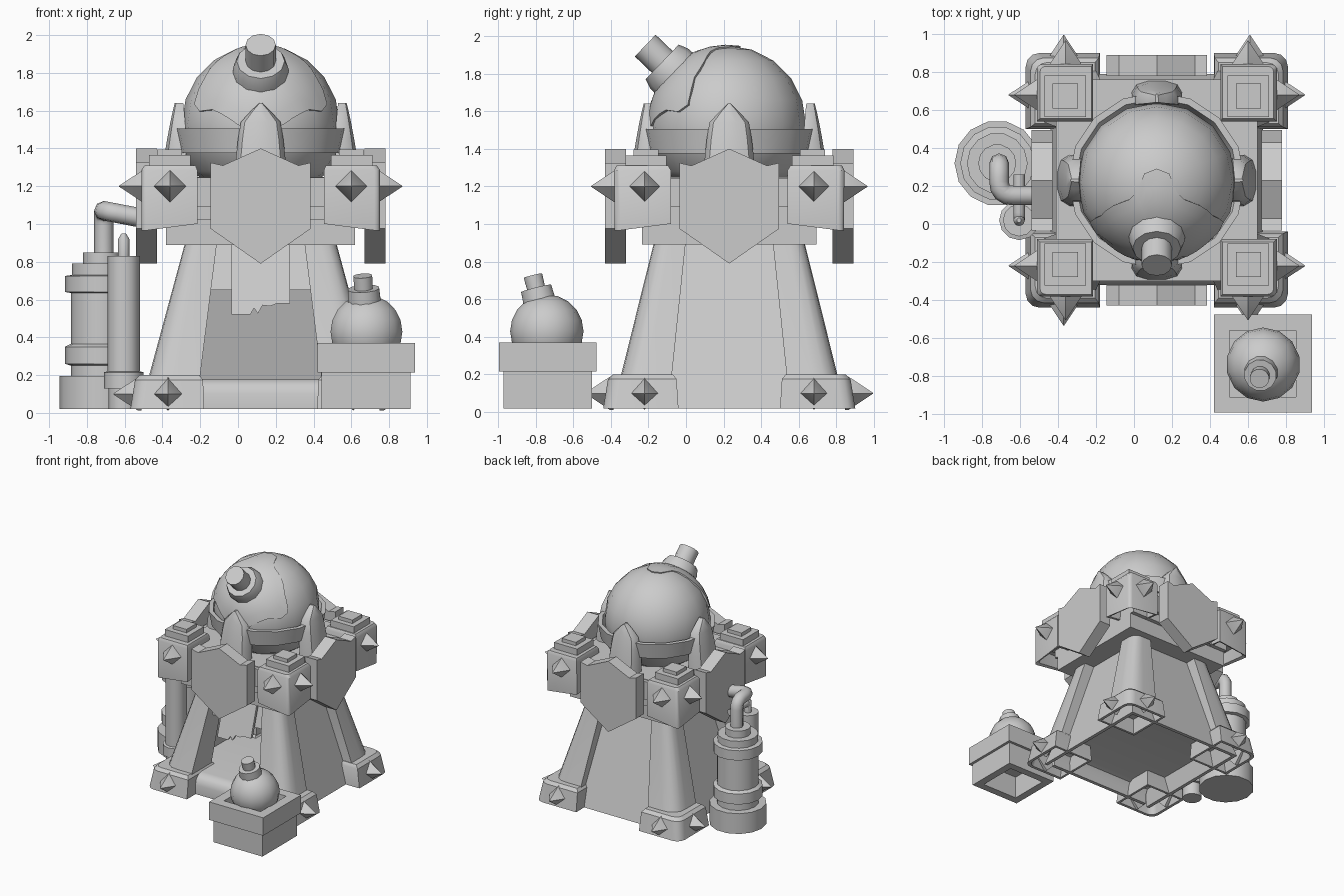
import bpy, bmesh, math
from mathutils import Vector, Matrix

if "Cube" in bpy.data.objects:
    bpy.data.objects.remove(bpy.data.objects["Cube"])

CX, CY = 0.12, 0.23          # tower centre
CORNERS = [(sx, sy) for sx in (-1, 1) for sy in (-1, 1)]
stone = bpy.data.materials.new("plain_grey")
stone.diffuse_color = (0.6, 0.6, 0.6, 1)
stone.use_nodes = True
stone.node_tree.nodes["Principled BSDF"].inputs["Base Color"].default_value = stone.diffuse_color


def finish(name, bm, matrix=None):
    if matrix:
        bm.transform(matrix)
    bmesh.ops.recalc_face_normals(bm, faces=bm.faces)
    me = bpy.data.meshes.new(name)
    bm.to_mesh(me)
    bm.free()
    ob = bpy.data.objects.new(name, me)
    me.materials.append(stone)
    bpy.context.collection.objects.link(ob)
    return ob


def loft(name, rings, matrix=None, cap=True):
    """Skin a stack of equal-length point rings."""
    bm = bmesh.new()
    vs = [[bm.verts.new(p) for p in r] for r in rings]
    n = len(vs[0])
    for a, b in zip(vs, vs[1:]):
        for i in range(n):
            bm.faces.new((a[i], a[(i + 1) % n], b[(i + 1) % n], b[i]))
    if cap:
        bm.faces.new(vs[0])
        bm.faces.new(vs[-1])
    return finish(name, bm, matrix)


def rect(x0, x1, y0, y1, z):
    return [(x0, y0, z), (x1, y0, z), (x1, y1, z), (x0, y1, z)]


def rounded(x0, x1, y0, y1, z, c, slope=0):
    """Rectangle whose outer corner is rounded off; slope lowers the outer edges."""
    arc = [(x1 - c + c * math.cos(a), y1 - c + c * math.sin(a)) for a in (0, math.pi / 6, math.pi / 3, math.pi / 2)]
    pts = [(x0, y0), (x1, y0)] + arc + [(x0, y1)]
    return [(x, y, z - slope * ((x - x0) + (y - y0))) for x, y in pts]


def box(name, x, y, hx, hy, z0, z1):
    return loft(name, [rect(x - hx, x + hx, y - hy, y + hy, z) for z in (z0, z1)])


def lathe(name, profile, matrix, n=16, cap=True):
    rings = [[(r * math.cos(math.tau * i / n), r * math.sin(math.tau * i / n), z)
              for i in range(n)] for r, z in profile]
    return loft(name, rings, matrix, cap)


def aim(pos, direction):
    return Matrix.Translation(pos) @ Vector(direction).to_track_quat('Z', 'Y').to_matrix().to_4x4()


def ball(name, pos, r, u=16, v=12):
    bm = bmesh.new()
    bmesh.ops.create_uvsphere(bm, u_segments=u, v_segments=v, radius=r)
    return finish(name, bm, Matrix.Translation(pos))


def spike(name, pos, direction, r=0.088, h=0.13):
    lathe(name, [(r, -0.02), (r, 0), (0.002, h)], aim(pos, direction), 4)


def pipe(name, pts, r):
    """Round tube along a rounded path."""
    path = [Vector(pts[0])]
    for a, b, c in zip(pts, pts[1:], pts[2:]):
        a, b, c = Vector(a), Vector(b), Vector(c)
        p, q = b + (a - b).normalized() * r * 1.4, b + (c - b).normalized() * r * 1.4
        path += [p * (1 - t) ** 2 + b * 2 * t * (1 - t) + q * t * t for t in (0, .25, .5, .75, 1)]
    path.append(Vector(pts[-1]))
    cu = bpy.data.curves.new(name, 'CURVE')
    cu.dimensions, cu.bevel_depth, cu.bevel_resolution, cu.use_fill_caps = '3D', r, 2, True
    sp = cu.splines.new('POLY')
    sp.points.add(len(path) - 1)
    for s, p in zip(sp.points, path):
        s.co = (*p, 1)
    cu.materials.append(stone)
    bpy.context.collection.objects.link(bpy.data.objects.new(name, cu))


T = Matrix.Translation((CX, CY, 0))

# Hollow corner feet, legs and upper blocks
for sx, sy in CORNERS:
    M = T @ Matrix.Diagonal((sx, sy, 1, 1))
    loft("foot", [rounded(.33, .63, .30, .61, .16, .05), rounded(.32, .665, .29, .645, .02, .06),
                  rounded(.30, .69, .27, .67, .02, .07), rounded(.305, .665, .28, .645, .175, .07),
                  rounded(.325, .64, .30, .62, .2, .06)], M)
    legs = []
    for cx, cy, h, z in ((.46, .445, .145, .15), (.455, .44, .135, .2), (.318, .318, .085, .89), (.30, .30, .08, 1.0)):
        legs.append([(cx + h * a, cy + h * b, z) for a, b in
                     ((-1, -1), (1, -1), (1, 0), (.95, .45), (.75, .75), (.45, .95), (0, 1), (-1, 1))])
    loft("leg", legs, M)
    loft("corner_block", [rounded(.36, .60, .34, .58, 1.10, .03), rounded(.35, .61, .33, .59, 1.035, .03, .11),
                          rounded(.335, .632, .31, .61, 1.04, .03, .13), rounded(.335, .632, .31, .612, 1.285, .03),
                          rounded(.345, .615, .325, .60, 1.31, .03)], M)
    px, py = CX + sx * .482, CY + sy * .443
    box("block_plate", px, py, .11, .11, 1.29, 1.365)
    box("block_top_plate", px, py, .066, .066, 1.36, 1.395)
    for d, c in ((.65, .1), (.62, 1.2)):
        spike("spike_side", (CX + sx * d, CY + sy * .45, c), (sx, 0, 0))
        spike("spike_face", (CX + sx * (.49 if c < 1 else .48), CY + sy * (d - .015), c), (0, sy, 0))

# Sloping walls on three sides, lintel above the doorway
for k in range(4):
    R = T @ Matrix.Rotation(k * math.pi / 2, 4, 'Z')
    z0, z1, b, t = .02, .95, .56, .29
    if k == 0:
        z0, b = .65, .56 - .27 * .63 / .93
    loft("lintel" if k == 0 else "wall",
         [rect(-b, b, -b, -b + .03, z0), rect(-t, t, -t, -t + .03, z1)], R)

# Raised floor with a rounded front step, open underneath
step = [(-.55, .02), (-.55, .1), (-.535, .145), (-.505, .172), (-.46, .18), (.49, .18),
        (.49, .16), (-.46, .16), (-.5, .145), (-.52, .1), (-.52, .02)]
loft("floor", [[(CX + x, CY + y, z) for y, z in step] for x in (-.49, .49)])

# Torn cloth over the doorway
cloth = [(-.155, .92), (-.155, .52), (-.055, .52), (-.035, .555), (-.015, .525), (.01, .57), (.05, .565), (.09, .58), (.155, .58), (.155, .92)]
loft("cloth", [[(CX + x, CY - .30 - (.95 - z) * .30 + d, z) for x, z in cloth] for d in (-.035, -.01)])

# Platform, core and band
box("platform", CX, CY, .50, .465, .89, 1.02)
box("core", CX, CY, .50, .50, 1.02, 1.25)
box("band", CX, CY, .53, .53, 1.09, 1.245)

# Shields and claws on the four sides
shield = [(-.265, 1.325), (-.265, .975), (0, .79), (.265, .975), (.265, 1.325), (.2, 1.31), (0, 1.4), (-.2, 1.31)]
for k in range(4):
    R = T @ Matrix.Rotation(k * math.pi / 2, 4, 'Z')
    loft("shield", [[(x, y, z) for x, z in shield] for y in (-.66, -.55)], R)
    rings = []
    for z, w, yi, yo in ((1.22, .135, -.40, -.525), (1.36, .13, -.395, -.51), (1.45, .12, -.395, -.495),
                         (1.54, .105, -.40, -.478), (1.60, .05, -.405, -.465), (1.64, .008, -.41, -.455)):
        rings.append([(w * a, yi + (yo - yi) * b, z) for a, b in
                      ((-1, 0), (1, 0), (1, .5), (.8, .85), (.35, 1), (-.35, 1), (-.8, .85), (-1, .5))])
    loft("claw", rings, R)

# Bowl and dome
lathe("bowl", [(.28, 1.22), (.37, 1.28), (.42, 1.375), (.44, 1.375), (.465, 1.505), (.43, 1.505), (.40, 1.42)], T, 16)
dome = Vector((CX, CY - .01, 1.53))
ball("dome", dome, .418, 16, 10)
axis = Vector((0, -.72, .69)).normalized()

# Paint drip: polar cap around the nozzle with an uneven edge, mirrored in x
half = [56, 53, 41, 38, 39, 41, 43, 45, 51, 58, 56, 47, 45, 45, 47, 47, 47]
edge = half + half[-2:0:-1]
N = len(edge)
up = Vector((0, .69, .72))
rings = []
for f, r in ((.15, .424), (.4, .424), (.6, .424), (.8, .424), (1, .424), (1, .395)):
    ring = []
    for i, e in enumerate(edge):
        th, ph = math.radians(e * f), math.tau * i / N
        side = up * math.cos(ph) + Vector((1, 0, 0)) * math.sin(ph)
        ring.append(dome + (axis * math.cos(th) + side * math.sin(th)) * r)
    rings.append(ring)
loft("drip", rings, cap=False)
lathe("nozzle", [(.15, .36), (.146, .43), (.127, .48), (.08, .48), (.08, .605)], aim(dome, axis), 12)

# Large tank with pipe
TANK = Matrix.Translation((-.72, .32, 0))
lathe("large_tank", [(.225, .02), (.225, .195), (.165, .195), (.165, .25), (.195, .26), (.195, .35), (.165, .365),
                     (.165, .635), (.195, .64), (.195, .725), (.16, .73), (.16, .79), (.1, .79), (.1, .85)], TANK, 14)
pipe("tank_pipe", [(-.71, .32, .82), (-.71, .32, 1.07), (-.71, .15, 1.07), (-.45, .15, 1.02)], .052)

# Small tank with feed pipe
lathe("small_tank", [(.08, .02), (.08, .13), (.105, .13), (.105, .215), (.085, .22), (.085, .83), (.03, .83), (.03, .92), (.012, .95)],
      Matrix.Translation((-.605, .02, 0)), 12)
pipe("feed_pipe", [(-.605, .02, .84), (-.605, .02, .91), (-.605, .26, .91)], .03)

# Hollow pedestal with a tray holding a round flask
P, Q = .678, -.735
loft("pedestal", [rect(P - h, P + h, Q - h, Q + h, z) for h, z in ((.17, .25), (.17, .02), (.235, .02), (.235, .22))])
loft("tray", [rect(P - h, P + h, Q - h, Q + h, z) for h, z in ((.235, .215), (.258, .215), (.258, .37), (.175, .37), (.175, .30))])
flask = Vector((.68, -.74, .43))
ball("flask", flask, .195, 14, 10)
lathe("flask_neck", [(.09, .15), (.085, .235), (.05, .235), (.052, .305)], aim(flask, (-.02, -.075, .3)), 12)

# Smooth shading with crisp edges
for ob in bpy.data.objects:
    if ob.type == 'MESH':
        ob.select_set(True)
        bpy.context.view_layer.objects.active = ob
bpy.ops.object.shade_smooth_by_angle(angle=math.radians(35))
